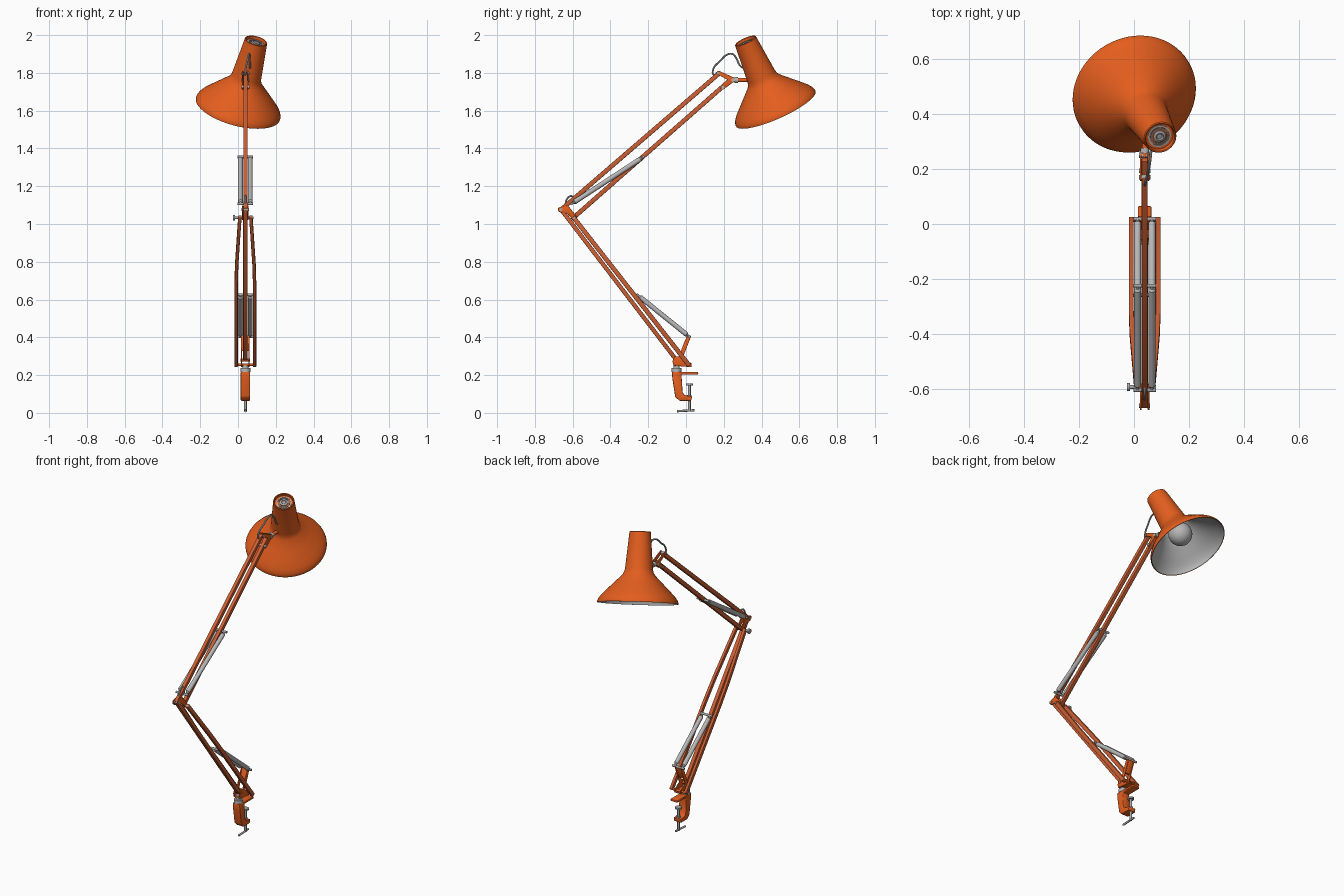
import bpy, bmesh, math
from mathutils import Vector

if "Cube" in bpy.data.objects:
    bpy.data.objects.remove(bpy.data.objects["Cube"])

X0 = 0.039  # plane of the arms


def material(name, rgb):
    m = bpy.data.materials.new(name)
    m.diffuse_color = (*rgb, 1)
    m.use_nodes = True
    m.node_tree.nodes["Principled BSDF"].inputs["Base Color"].default_value = m.diffuse_color
    return m


ORANGE = material("orange_paint", (0.78, 0.112, 0.013))
ARM = material("muted_orange_arm", (0.60, 0.115, 0.035))
METAL = material("grey_metal", (0.40, 0.40, 0.40))
DARK = material("dark_metal", (0.17, 0.17, 0.17))
SPRING = material("spring_steel", (0.48, 0.48, 0.48))
LINING = material("pale_lining", (0.47, 0.47, 0.47))


def finish(bm, name, mats, bevel=0):
    bmesh.ops.remove_doubles(bm, verts=bm.verts, dist=1e-5)
    bmesh.ops.recalc_face_normals(bm, faces=bm.faces)
    me = bpy.data.meshes.new(name)
    bm.to_mesh(me)
    bm.free()
    ob = bpy.data.objects.new(name, me)
    bpy.context.collection.objects.link(ob)
    for m in mats:
        me.materials.append(m)
    if bevel:
        b = ob.modifiers.new("bevel", 'BEVEL')
        b.width, b.segments = bevel, 2
    return ob


def lathe(name, profile, base, axis, mats, split=999, n=32, closed=False):
    """Revolve (radius, height) points; segments from 'split' on get the second material."""
    bm = bmesh.new()
    rot = Vector(axis).to_track_quat('Z', 'Y').to_matrix()
    rings = []
    for r, t in profile:
        rings.append([bm.verts.new(Vector(base) + rot @ Vector(
            (r * math.cos(a * math.tau / n), r * math.sin(a * math.tau / n), t))) for a in range(n)])
    count = len(rings) if closed else len(rings) - 1
    for i in range(count):
        p, q = rings[i], rings[(i + 1) % len(rings)]
        for k in range(n):
            f = bm.faces.new((p[k], p[(k + 1) % n], q[(k + 1) % n], q[k]))
            f.material_index = int(i >= split)
    bmesh.ops.dissolve_degenerate(bm, dist=1e-6, edges=bm.edges)
    return finish(bm, name, mats)


def rod(name, a, b, r, mat, n=16):
    a, b = Vector(a), Vector(b)
    h = (b - a).length
    return lathe(name, [(0, 0), (r, 0), (r, h), (0, h)], a, b - a, [mat], n=n)


def cross_rod(name, y, z, half, r, mat):
    return rod(name, (X0 - half, y, z), (X0 + half, y, z), r, mat)


def bar(name, points, w, h):
    """Square bar through points (x, y, z), lying near the yz plane."""
    bm = bmesh.new()
    pts = [Vector(p) for p in points]
    d = pts[-1] - pts[0]
    side = Vector((1, 0, 0)) * w / 2
    up = Vector((0, -d.z, d.y)).normalized() * h / 2
    rings = [[bm.verts.new(p + s * side + u * up) for s, u in ((-1, -1), (1, -1), (1, 1), (-1, 1))]
             for p in pts]
    for p, q in zip(rings, rings[1:]):
        for k in range(4):
            bm.faces.new((p[k], p[(k + 1) % 4], q[(k + 1) % 4], q[k]))
    bm.faces.new(rings[0])
    bm.faces.new(rings[-1])
    return finish(bm, name, [ARM], 0.003)


def plate(name, outline, x, thick, bevel=0.002):
    """Extrude a (y, z) outline along x, centred on x."""
    bm = bmesh.new()
    f = bm.faces.new([bm.verts.new((x - thick / 2, y, z)) for y, z in outline])
    g = bmesh.ops.extrude_face_region(bm, geom=[f])
    bmesh.ops.translate(bm, vec=(thick, 0, 0),
                        verts=[v for v in g["geom"] if isinstance(v, bmesh.types.BMVert)])
    return finish(bm, name, [ORANGE], bevel)


def wire(name, points, r):
    cu = bpy.data.curves.new(name, 'CURVE')
    cu.dimensions = '3D'
    cu.bevel_depth, cu.bevel_resolution, cu.use_fill_caps = r, 3, True
    sp = cu.splines.new('BEZIER')
    sp.bezier_points.add(len(points) - 1)
    for bp, p in zip(sp.bezier_points, points):
        bp.co = p
        bp.handle_left_type = bp.handle_right_type = 'AUTO'
    cu.materials.append(SPRING)
    ob = bpy.data.objects.new(name, cu)
    bpy.context.collection.objects.link(ob)


# clamp with screw and handle
plate("clamp_body", [(0.065, 0.203), (0.065, 0.217), (-0.075, 0.217), (-0.072, 0.18), (-0.057, 0.085),
                     (-0.035, 0.064), (0.028, 0.064), (0.032, 0.088), (-0.008, 0.094), (-0.018, 0.11),
                     (-0.024, 0.203)], X0, 0.05, 0.005)
rod("clamp_screw", (X0, 0.018, 0.008), (X0, 0.018, 0.15), 0.0075, METAL)
rod("clamp_pad", (X0, 0.018, 0.145), (X0, 0.018, 0.155), 0.019, METAL)
rod("clamp_handle", (X0, -0.048, 0.009), (X0, 0.045, 0.014), 0.006, METAL)
rod("clamp_nut", (X0, 0.018, 0.085), (X0, 0.018, 0.096), 0.014, METAL, 6)
rod("swivel_collar", (X0, -0.05, 0.217), (X0, -0.05, 0.238), 0.026, SPRING, 24)
rod("swivel_post", (X0, -0.05, 0.235), (X0, -0.05, 0.262), 0.016, SPRING, 24)

# base bracket: two cheeks joined by a strut web and a floor
for s in (-1, 1):
    plate("base_bracket_side", [(0.006, 0.41), (0.028, 0.408), (-0.018, 0.29), (0.03, 0.262), (0.028, 0.242),
                                (-0.066, 0.25), (-0.072, 0.275), (-0.06, 0.298), (-0.04, 0.298)],
          X0 + s * 0.02, 0.006)
plate("base_bracket_web", [(0.012, 0.407), (0.024, 0.405), (-0.008, 0.327), (-0.022, 0.327)], X0, 0.038)
plate("base_bracket_floor", [(0.028, 0.243), (0.028, 0.251), (-0.066, 0.26), (-0.066, 0.25)], X0, 0.04)
cross_rod("base_pivot_rear", -0.05, 0.28, 0.025, 0.008, ORANGE)
cross_rod("base_pivot_front", 0.015, 0.255, 0.058, 0.007, ORANGE)

# lower arm: one central bar, one pair of bars splayed around it
bar("lower_arm_bar", [(X0, -0.055, 0.285), (X0, -0.66, 1.075)], 0.024, 0.022)
lo, hi = Vector((0.018, 0.25)), Vector((-0.598, 1.038))
for s in (-1, 1):
    path = []
    for f, off in ((0, 0.049), (0.55, 0.049), (0.68, 0.046), (0.85, 0.037), (1, 0.029)):
        p = lo.lerp(hi, f)
        path.append((X0 + s * off, p.x, p.y))
    bar("lower_arm_side_bar", path, 0.018, 0.024)

# elbow
for s in (-1, 1):
    plate("elbow_plate", [(-0.678, 1.07), (-0.676, 1.087), (-0.66, 1.092), (-0.625, 1.098), (-0.58, 1.042),
                          (-0.582, 1.026), (-0.598, 1.021), (-0.63, 1.056), (-0.665, 1.06)],
          X0 + s * 0.014, 0.006)
cross_rod("elbow_pivot_rear", -0.662, 1.076, 0.02, 0.008, METAL)
cross_rod("elbow_pivot_front", -0.594, 1.033, 0.042, 0.007, METAL)
rod("elbow_knob_stem", (X0 - 0.06, -0.594, 1.033), (X0 - 0.035, -0.594, 1.033), 0.007, METAL)
rod("elbow_knob", (X0 - 0.065, -0.594, 1.033), (X0 - 0.054, -0.594, 1.033), 0.015, METAL)
wire("elbow_cable", [(X0, -0.64, 1.09), (X0, -0.63, 1.132), (X0, -0.608, 1.148), (X0, -0.59, 1.135),
                     (X0, -0.588, 1.105)], 0.005)

# upper arm
bar("upper_arm_top_bar", [(X0, -0.662, 1.075), (X0, 0.175, 1.797)], 0.022, 0.024)
bar("upper_arm_bottom_bar", [(X0, -0.594, 1.035), (X0, 0.235, 1.763)], 0.022, 0.024)


# spring pairs with cross pins at both ends
def springs(name, y0, z0, y1, z1):
    for s in (-1, 1):
        a, b = Vector((X0 + s * 0.026, y0, z0)), Vector((X0 + s * 0.026, y1, z1))
        h = (b - a).length
        lathe(name + "_spring", [(0, 0), (0.006, 0), (0.006, 0.012), (0.013, 0.02), (0.013, h - 0.02),
                                 (0.006, h - 0.012), (0.006, h), (0, h)], a, b - a, [SPRING], n=20)
    cross_rod(name + "_spring_pin_a", y0, z0, 0.041, 0.007, METAL)
    cross_rod(name + "_spring_pin_b", y1, z1, 0.041, 0.007, METAL)


springs("lower", 0.018, 0.403, -0.258, 0.625)
springs("upper", -0.605, 1.107, -0.225, 1.355)

# head bracket
for s in (-1, 1):
    plate("head_bracket_plate", [(0.155, 1.80), (0.172, 1.812), (0.255, 1.775), (0.262, 1.757), (0.245, 1.747),
                                 (0.195, 1.71), (0.182, 1.72), (0.222, 1.762)], X0 + s * 0.014, 0.006)
cross_rod("head_pivot_top", 0.17, 1.797, 0.021, 0.008, METAL)
cross_rod("head_pivot_bottom", 0.194, 1.724, 0.021, 0.009, SPRING)
cross_rod("head_pivot_front", 0.25, 1.762, 0.021, 0.010, SPRING)
rod("head_stem", (X0, 0.245, 1.762), (0.043, 0.335, 1.762), 0.011, ORANGE)
rod("head_stem_collar", (X0, 0.258, 1.762), (X0, 0.276, 1.762), 0.016, SPRING)
wire("head_cable", [(X0, 0.172, 1.785), (X0, 0.146, 1.79), (0.041, 0.147, 1.826), (0.049, 0.18, 1.862),
                    (0.056, 0.215, 1.895), (0.06, 0.245, 1.90), (0.062, 0.265, 1.88),
                    (0.063, 0.285, 1.84), (0.063, 0.305, 1.825)], 0.005)

# shade: orange outside, pale lining inside
RIM = Vector((0, 0.475, 1.61))
AXIS = Vector((0.236, -0.395, 0.888)).normalized()
outer = [(0, 0.390), (0.052, 0.390), (0.054, 0.404), (0.057, 0.407), (0.0605, 0.404), (0.079, 0.195),
         (0.083, 0.178), (0.093, 0.160), (0.14, 0.113), (0.185, 0.068), (0.21, 0.042), (0.224, 0.023),
         (0.230, 0.008), (0.230, 0), (0.226, 0)]
inner = [(0.225, 0.008), (0.218, 0.022), (0.204, 0.041), (0.18, 0.064), (0.135, 0.107), (0.088, 0.155),
         (0.076, 0.18), (0.07, 0.24), (0, 0.24)]
lathe("lamp_shade", outer + inner, RIM, AXIS, [ORANGE, LINING], split=len(outer) - 1, n=64)

# bulb, then vent slot rings and hub on the cap
bulb = [(0.068 * math.sin(a * math.pi / 16), 0.1 - 0.068 * math.cos(a * math.pi / 16)) for a in range(14)]
lathe("bulb", bulb + [(0.03, 0.18), (0.03, 0.24), (0, 0.24)], RIM, AXIS, [LINING])
for r, mat in ((0.040, LINING), (0.031, DARK)):
    lathe("cap_vent_ring", [(r - 0.003, 0.389), (r - 0.003, 0.393), (r + 0.003, 0.393), (r + 0.003, 0.389)],
          RIM, AXIS, [mat], closed=True)
lathe("cap_hub", [(0, 0.389), (0.023, 0.389), (0.023, 0.396), (0.014, 0.399), (0.010, 0.395), (0, 0.395)],
      RIM, AXIS, [METAL])

# smooth shading with sharp edges kept
bpy.ops.object.select_all(action='SELECT')
bpy.context.view_layer.objects.active = bpy.data.objects["lamp_shade"]
bpy.ops.object.convert(target='MESH')
bpy.ops.object.shade_smooth_by_angle(angle=math.radians(35))
